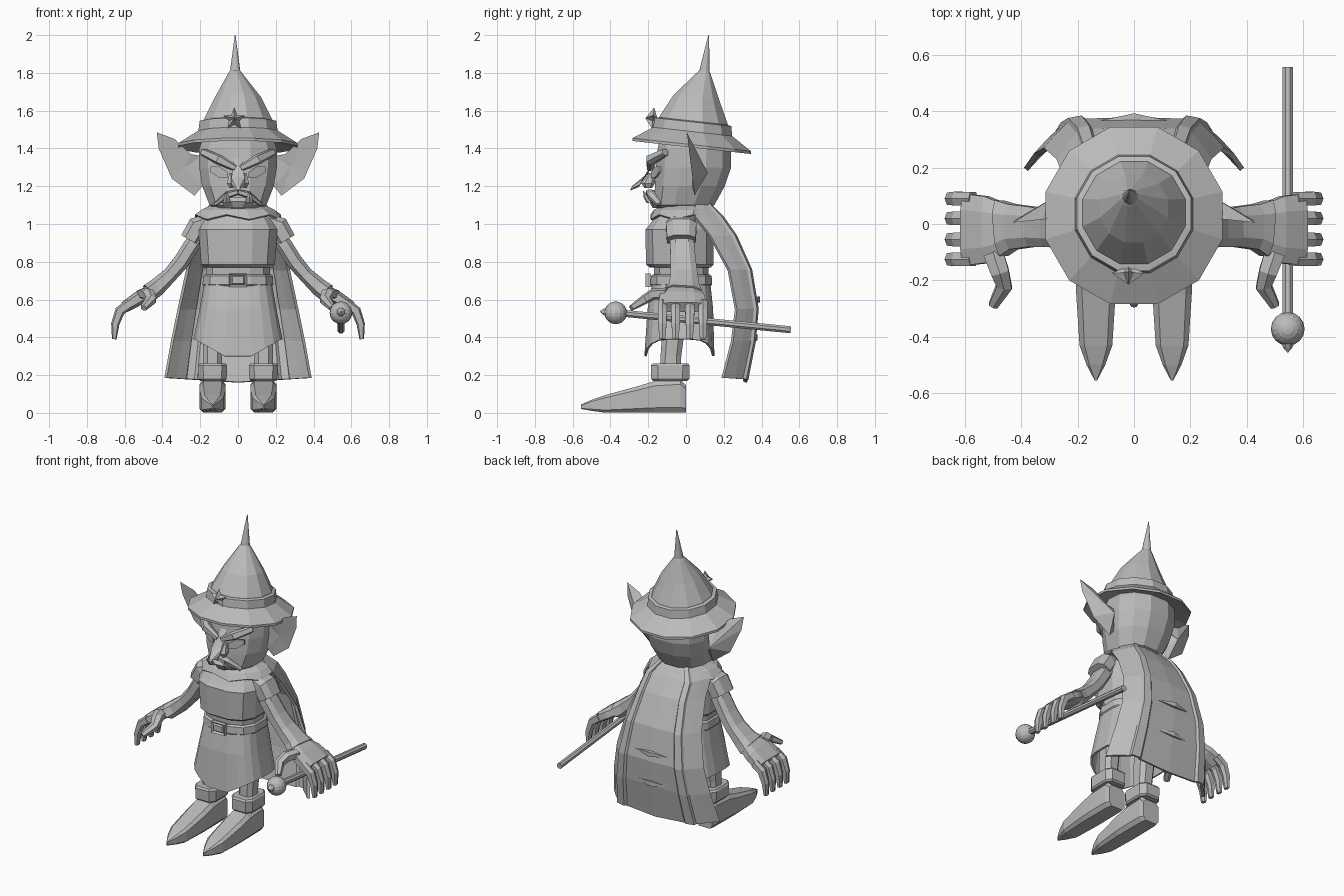
import bpy, bmesh, math
from mathutils import Vector as V

cube = bpy.data.objects.get("Cube")
if cube:
    bpy.data.objects.remove(cube, do_unlink=True)

grey = bpy.data.materials.new("plain grey")
grey.use_nodes = True
grey.diffuse_color = (0.5, 0.5, 0.5, 1)
grey.node_tree.nodes["Principled BSDF"].inputs["Base Color"].default_value = (0.5, 0.5, 0.5, 1)


def build(name, bm, mirror=False, solid=0):
    bmesh.ops.recalc_face_normals(bm, faces=bm.faces)
    me = bpy.data.meshes.new(name)
    bm.to_mesh(me)
    bm.free()
    me.materials.append(grey)
    ob = bpy.data.objects.new(name, me)
    bpy.context.collection.objects.link(ob)
    if solid:
        mod = ob.modifiers.new("thickness", "SOLIDIFY")
        mod.thickness = solid
    if mirror:
        mod = ob.modifiers.new("mirror", "MIRROR")
        mod.use_mirror_merge = False
    return ob


def ring(c, a, b, n=8, p=1.0):
    """Closed ring round c; p=1 is an ellipse, p=0 a box."""
    def s(v):
        return math.copysign(abs(v) ** p, v)
    angles = [math.tau * (i + 0.5) / n for i in range(n)]
    return [V(c) + V(a) * s(math.cos(t)) + V(b) * s(math.sin(t)) for t in angles]


def loft(name, rings, closed=True, caps=True, **kw):
    """Skin between successive rings of points."""
    bm = bmesh.new()
    rows = [[bm.verts.new(p) for p in r] for r in rings]
    n = len(rows[0])
    for r, q in zip(rows, rows[1:]):
        for i in range(n if closed else n - 1):
            j = (i + 1) % n
            bm.faces.new((r[i], r[j], q[j], q[i]))
    if closed and caps:
        bm.faces.new(rows[0])
        bm.faces.new(rows[-1])
    return build(name, bm, **kw)


def stack(name, secs, n=12, p=1.0, x=0, **kw):
    """Horizontal sections: (z, centre y, half width, half depth)."""
    return loft(name, [ring((x, cy, z), (rx, 0, 0), (0, ry, 0), n, p)
                       for z, cy, rx, ry in secs], **kw)


def limb(name, secs, n=8, p=0.7, **kw):
    """Sections along a path: (point, half width in y, half thickness)."""
    pts = [V(s[0]) for s in secs]
    rings = []
    for i, (c, wy, th) in enumerate(secs):
        d = pts[min(i + 1, len(pts) - 1)] - pts[max(i - 1, 0)]
        side = V((0, 1, 0)) if abs(d.normalized().y) < 0.7 else V((1, 0, 0))
        side = (side - d * side.dot(d) / d.length_squared).normalized()
        rings.append(ring(c, side * wy, d.cross(side).normalized() * th, n, p))
    return loft(name, rings, **kw)


# Hat: every ring leans towards the back
def hat_part(name, secs, **kw):
    rings = [ring((0, cy, z), (r, 0, 0), (0, r, -0.11 * r), 12) for z, cy, r in secs]
    return loft(name, rings, **kw)


hat_part("hat_brim", [(1.44, .03, .2), (1.405, .03, .325), (1.42, .03, .325), (1.49, .035, .215)])
hat_part("hat_band", [(1.48, .035, .218), (1.54, .037, .21), (1.545, .037, .19)])
cone = hat_part("hat_cone", [(1.48, .035, .205), (1.55, .04, .187), (1.67, .055, .125),
                             (1.8, .095, .036), (1.81, .098, .028), (2.0, .12, .002)])
for v in cone.data.vertices:
    if v.co.z > 1.75:
        v.co.x -= 0.015

# Raised five-pointed star on the hat band
bm = bmesh.new()
rim = []
for i in range(10):
    r, t = (.062 if i % 2 == 0 else .028), math.tau * i / 10
    rim.append(bm.verts.new((-.02 + r * math.sin(t), -.175 + .1 * r * math.cos(t), 1.555 + r * math.cos(t))))
peak, base = bm.verts.new((-.02, -.215, 1.56)), bm.verts.new((-.02, -.15, 1.555))
for i in range(10):
    bm.faces.new((rim[i], rim[i - 1], peak))
    bm.faces.new((rim[i - 1], rim[i], base))
build("hat_star", bm)

# Head
stack("head", [(1.065, -.03, .09, .11), (1.1, -.01, .155, .165), (1.2, .02, .195, .19),
               (1.3, .04, .212, .205), (1.4, .045, .212, .2), (1.48, .04, .18, .18)], p=.85)
stack("chin", [(1.085, -.13, .06, .05), (1.12, -.15, .1, .05), (1.14, -.15, .08, .035)], n=8)
loft("nose", [ring((0, y, z), (w, 0, 0), (0, .5 * t, t), 6) for y, z, w, t in
              ((-.15, 1.345, .022, .025), (-.2, 1.28, .034, .03),
               (-.235, 1.225, .04, .03), (-.29, 1.19, .012, .012))])
stack("nostril", [(1.19, -.2, .012, .02), (1.215, -.2, .026, .035), (1.27, -.18, .01, .02)],
      n=6, x=.036, mirror=True)
limb("brow", [((.015, -.19, 1.295), .018, .016), ((.1, -.185, 1.34), .03, .028),
              ((.185, -.11, 1.38), .02, .02)], n=6, mirror=True)
loft("eye", [ring((.1, y, 1.275), (.052, .025, .018), (0, 0, .03), 6) for y in (-.164, -.155)],
     mirror=True)
limb("lip", [((0, -.19, 1.17), .025, .014), ((.055, -.185, 1.155), .025, .018),
             ((.12, -.14, 1.105), .015, .01)], n=6, mirror=True)
stack("tusk", [(1.11, -.19, .024, .018), (1.14, -.21, .017, .014), (1.175, -.225, .002, .002)],
      n=6, x=.06, mirror=True)

# Ears: pointed blades with a hollow front
outline = [(.19, 1.36), (.25, 1.37), (.335, 1.45), (.43, 1.485), (.42, 1.4), (.35, 1.24), (.23, 1.15), (.19, 1.2)]
depth = [.05, .04, .03, .02, .03, .05, .06, .05]
bm = bmesh.new()
edge = [bm.verts.new((x, y - .015, z)) for (x, z), y in zip(outline, depth)]
hollow, back = bm.verts.new((.28, .035, 1.3)), bm.verts.new((.25, .115, 1.27))
for i in range(len(edge)):
    bm.faces.new((edge[i - 1], edge[i], hollow))
    bm.faces.new((edge[i], edge[i - 1], back))
build("ear", bm, mirror=True)

# Tunic, belt and skirt
stack("neck", [(1.0, -.02, .1, .1), (1.1, -.01, .1, .1)])
stack("chest", [(.77, -.03, .185, .165), (.785, -.033, .2, .183), (.97, -.035, .215, .185),
                (1.0, -.03, .2, .165), (1.06, -.025, .16, .13)], p=.75)
stack("waist", [(.6, -.025, .17, .14), (.78, -.025, .175, .15)], p=.75)
stack("belt", [(.672, -.025, .185, .16), (.68, -.025, .192, .168),
               (.725, -.025, .19, .165), (.732, -.025, .18, .155)], p=.75)
rows = [ring((0, cy, z), (rx, 0, 0), (0, ry, 0), 20, .65) for z, cy, rx, ry in
        ((.69, -.025, .18, .155), (.55, -.03, .205, .175), (.39, -.035, .238, .187))]
for p in rows[-1]:
    p.z -= .13 * max(0, 1 - abs(p.x) / .23)
loft("skirt", rows, caps=False, solid=.012)

# Buckle: a frame with a sunken middle and a stud
bm = bmesh.new()
bmesh.ops.create_cube(bm, size=1)
for v in bm.verts:
    v.co = V((v.co.x * .095, v.co.y * .03 - .2, v.co.z * .072 + .703))
bm.normal_update()
front = [f for f in bm.faces if f.normal.y < -.9]
for width, push in ((.015, -.012), (.01, .01)):
    bmesh.ops.inset_region(bm, faces=front, thickness=width, depth=push)
build("belt_buckle", bm)

# Collar with drooping points over the shoulders
rows = [ring((0, cy, z), (rx, 0, 0), (0, ry, 0), 12) for z, cy, rx, ry in
        ((1.11, .01, .13, .12), (1.075, -.005, .2, .17), (1.05, -.01, .235, .185))]
for i, p in enumerate(rows[-1]):
    p.z -= .025 * (i % 2)
loft("collar", rows, caps=False, solid=.012)

# Cape: stepped cross-section with raised borders
rows = ((1.11, .14, .13, .05), (1.04, .22, .2, .05), (.94, .235, .27, .13), (.76, .275, .35, .23),
        (.55, .32, .385, .27), (.38, .355, .37, .25), (.185, .39, .33, .2))
half = ((1, 0), (.87, .42), (.74, .78), (.73, .92), (.58, 1), (.54, .9), (0, .95))
cross = list(half) + [(-u, w) for u, w in reversed(half[:-1])]
loft("cape", [[(hw * u, ys + (yb - ys) * w, z + .025 * (abs(u) - 1) * (z < .3)) for u, w in cross]
              for z, hw, yb, ys in rows], closed=False, solid=.018)
for z, y, w in ((.6, .378, .12), (.4, .365, .15)):
    loft("cape_fold", [ring((s * w, y - .012 * abs(s), z), (0, .02 * k, 0), (0, 0, .022 * k), 4)
                       for s, k in ((-1, .05), (0, 1), (1, .05))])

# Arms and hands
limb("shoulder_sleeve", [((.15, -.025, 1.01), .07, .05), ((.215, -.025, .985), .085, .06),
                         ((.255, -.025, .915), .08, .055)], mirror=True)
limb("arm", [((.18, -.025, .98), .06, .045), ((.25, -.02, .88), .068, .045), ((.3, -.015, .8), .07, .045),
             ((.36, -.01, .73), .075, .042), ((.43, -.01, .665), .085, .05),
             ((.47, -.015, .635), .105, .052)], mirror=True)
limb("hand", [((.44, -.015, .655), .085, .035), ((.52, -.02, .61), .125, .04),
              ((.6, -.02, .56), .135, .032)], mirror=True)
for y in (.09, .02, -.055, -.125):
    limb("finger", [((.57, y, .58), .026, .028), ((.625, y, .54), .027, .027),
                    ((.65, y, .47), .024, .022), ((.655, y, .39), .018, .012)], n=6, mirror=True)
limb("thumb", [((.5, -.1, .63), .04, .03), ((.475, -.17, .63), .035, .03),
               ((.46, -.22, .6), .03, .025), ((.5, -.29, .555), .018, .015)], n=6, mirror=True)

# Staff in the left hand
limb("staff_rod", [((.545, -.36, .53), .02, .02), ((.545, .555, .44), .02, .02)], p=1)
bm = bmesh.new()
bmesh.ops.create_uvsphere(bm, u_segments=16, v_segments=10, radius=.06)
bmesh.ops.translate(bm, verts=bm.verts, vec=(.545, -.372, .53))
build("staff_ball", bm)
limb("staff_tip", [((.545, -.42, .534), .026, .026), ((.545, -.437, .535), .018, .018),
                   ((.545, -.455, .537), .002, .002)], p=1)

# Legs and pointed boots
stack("leg", [(.14, -.085, .055, .06), (.3, -.08, .052, .058), (.5, -.06, .06, .065)],
      n=8, p=.7, x=.135, mirror=True)
stack("boot_cuff", [(.17, -.083, .07, .095), (.18, -.083, .078, .105), (.25, -.083, .08, .107),
                    (.262, -.083, .072, .098)], n=8, p=.5, x=.135, mirror=True)
shoe = ((0, .06, .15), (-.03, .07, .18), (-.17, .072, .17), (-.25, .072, .145),
        (-.43, .06, .095), (-.5, .034, .07), (-.555, .004, .045))
loft("boot", [ring((.135, y, h / 2 + lift), (w, 0, 0), (0, 0, h / 2 - lift), 8, .4)
              for (y, w, h), lift in zip(shoe, (0, 0, 0, 0, 0, .005, .01))], mirror=True)
